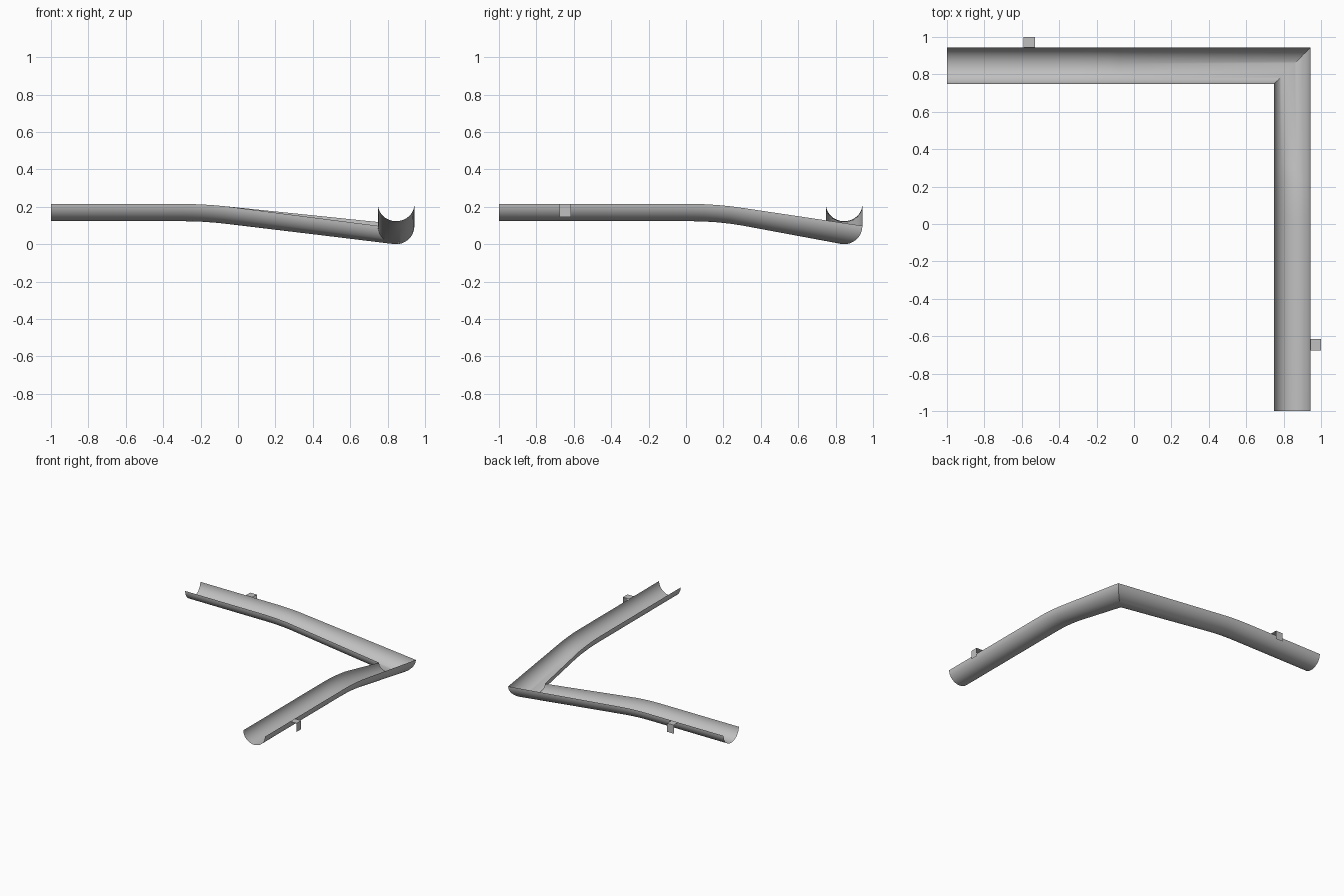
import bpy, bmesh, math

cube = bpy.data.objects.get("Cube")
if cube:
    bpy.data.objects.remove(cube)

INNER, OUTER = 0.748, 0.943       # distance of the two rims from the centre
RIM, DEPTH = 0.215, 0.092         # rim height on the level part, channel depth
SEGMENTS, BEND_STEPS = 24, 4

metal = bpy.data.materials.new("grey metal")
metal.use_nodes = True
metal.diffuse_color = (0.53, 0.53, 0.53, 1)
metal.node_tree.nodes["Principled BSDF"].inputs["Base Color"].default_value = (0.53, 0.53, 0.53, 1)


def add_object(name, bm):
    mesh = bpy.data.meshes.new(name)
    bm.to_mesh(mesh)
    bm.free()
    mesh.materials.append(metal)
    obj = bpy.data.objects.new(name, mesh)
    bpy.context.collection.objects.link(obj)
    return obj


def loft(bm, rows):
    rings = [[bm.verts.new(p) for p in row] for row in rows]
    for a, b in zip(rings, rings[1:]):
        for i in range(len(a) - 1):
            bm.faces.new((a[i], a[i + 1], b[i + 1], b[i]))


def half_circle():
    # pairs of position across the channel and height above its floor
    for i in range(SEGMENTS + 1):
        a = math.pi * i / SEGMENTS
        yield ((INNER + OUTER) / 2 - (OUTER - INNER) / 2 * math.cos(a),
               DEPTH * (1 - math.sin(a)))


def run_sections(bend_start, bend_end, drop):
    # level run, then a rounded bend downwards; points are (along, across, z)
    floor = RIM - DEPTH
    slope = 2 * drop / (bend_end - bend_start)
    rows = [[(-1, t, floor + h) for t, h in half_circle()]]
    for k in range(BEND_STEPS + 1):
        u = k / BEND_STEPS
        s = bend_start + (bend_end - bend_start) * u
        rows.append([(s + slope * u * h, t, floor + h - drop * u * u)
                     for t, h in half_circle()])
    return rows


# Both channel runs, joined by a level mitre at the corner
back = run_sections(-0.30, -0.08, 0.012)
side = run_sections(0.03, 0.30, 0.023)
mitre = [(t, t, h * 1.07) for t, h in half_circle()]
swapped = [[(t, s, z) for s, t, z in row] for row in reversed(side)]
bm = bmesh.new()
loft(bm, back + [mitre] + swapped)
gutter = add_object("gutter_channel", bm)

# Crease at the mitre, smooth elsewhere
bpy.context.view_layer.objects.active = gutter
gutter.select_set(True)
bpy.ops.object.shade_smooth_by_angle(angle=math.radians(30))
gutter.select_set(False)


# Hanging brackets: a flat tab bent down at its outer edge
def bracket(name, start, swap):
    profile = [(OUTER, RIM), (1, RIM), (1, 0.145)]
    rows = [[(t, s, z) if swap else (s, t, z) for t, z in profile]
            for s in (start, start + 0.06)]
    bm = bmesh.new()
    loft(bm, rows)
    add_object(name, bm)


bracket("back_bracket", -0.59, False)
bracket("left_bracket", -0.675, True)
